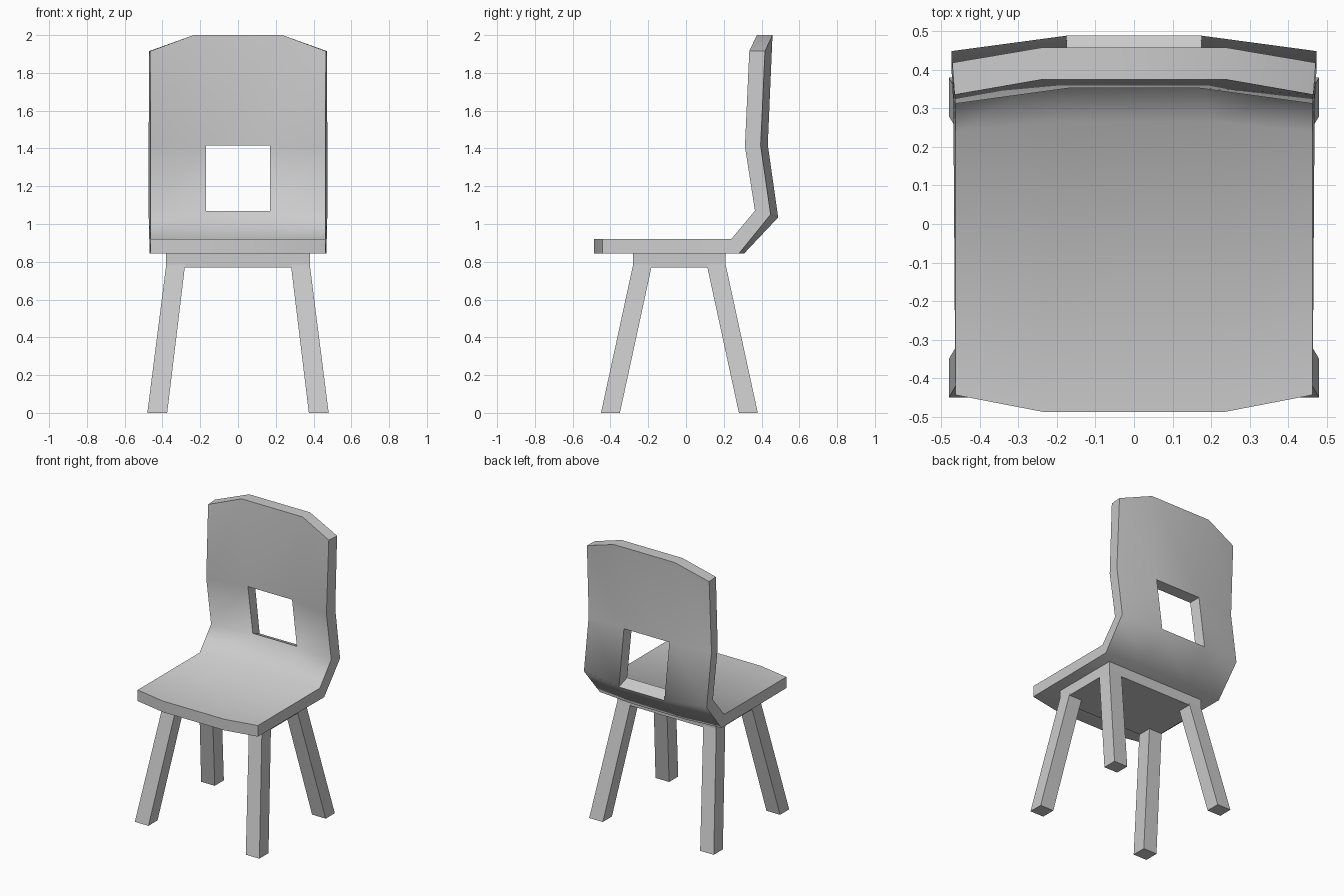
import bpy, bmesh, math
from collections import Counter

if "Cube" in bpy.data.objects:
    bpy.data.objects.remove(bpy.data.objects["Cube"])


def make_object(name, bm):
    bmesh.ops.recalc_face_normals(bm, faces=bm.faces[:])
    me = bpy.data.meshes.new(name)
    bm.to_mesh(me)
    bm.free()
    ob = bpy.data.objects.new(name, me)
    bpy.context.collection.objects.link(ob)
    return ob


def hexa(name, bottom, top):
    """Block between two rectangles given as (x0, x1, y0, y1, z)."""
    bm = bmesh.new()
    rings = []
    for x0, x1, y0, y1, z in (bottom, top):
        rings.append([bm.verts.new((x, y, z)) for x, y in
                      ((x0, y0), (x1, y0), (x1, y1), (x0, y1))])
    a, b = rings
    bm.faces.new(a)
    bm.faces.new(b)
    for i in range(4):
        j = (i + 1) % 4
        bm.faces.new((a[i], a[j], b[j], b[i]))
    return make_object(name, bm)


# Moulded seat and back: each row is (x, y, z) for middle and edge columns
inner = [((.235, -.487, .92), (.463, -.443, .92)),
         ((.20, .265, .92), (.463, .24, .92)),
         ((.17, .405, 1.07), (.463, .365, 1.07)),
         ((.17, .352, 1.415), (.463, .312, 1.41)),
         ((.235, .375, 2.0), (.465, .335, 1.915))]
outer = [((.235, -.487, .843), (.463, -.443, .843)),
         ((.20, .307, .843), (.468, .28, .843)),
         ((.175, .488, 1.035), (.473, .448, 1.05)),
         ((.175, .433, 1.42), (.473, .395, 1.415)),
         ((.235, .458, 2.0), (.471, .418, 1.915))]

bm = bmesh.new()


def grid(rows):
    out = []
    for m, e in rows:
        pts = [(-e[0], *e[1:]), (-m[0], *m[1:]), m, e]
        out.append([bm.verts.new(p) for p in pts])
    return out


gi, go = grid(inner), grid(outer)
edges = Counter()
for r in range(4):
    for c in range(3):
        if (r, c) == (2, 1):          # hand hole in the back
            continue
        loop = [(r, c), (r, c + 1), (r + 1, c + 1), (r + 1, c)]
        for g in (gi, go):
            bm.faces.new([g[i][j] for i, j in loop])
        for k in range(4):
            edges[tuple(sorted((loop[k], loop[(k + 1) % 4])))] += 1
# Rim around the outline and the hole
for ((r0, c0), (r1, c1)), n in edges.items():
    if n == 1:
        bm.faces.new((gi[r0][c0], gi[r1][c1], go[r1][c1], go[r0][c0]))
shell = make_object("seat_shell", bm)
bpy.context.view_layer.objects.active = shell
shell.select_set(True)
bpy.ops.object.shade_smooth_by_angle(angle=math.radians(65))

# Support block under the seat
hexa("seat_support", (-.38, .38, -.28, .21, .77), (-.38, .38, -.28, .21, .843))

# Four splayed legs
for side, s in (("left", -1), ("right", 1)):
    for end, yb, yt in (("front", -.45, -.28), ("back", .28, .11)):
        xb = sorted((s * .375, s * .48))
        xt = sorted((s * .28, s * .38))
        hexa(f"{end}_{side}_leg", (*xb, yb, yb + .1, 0),
             (*xt, yt, yt + .1, .785))
